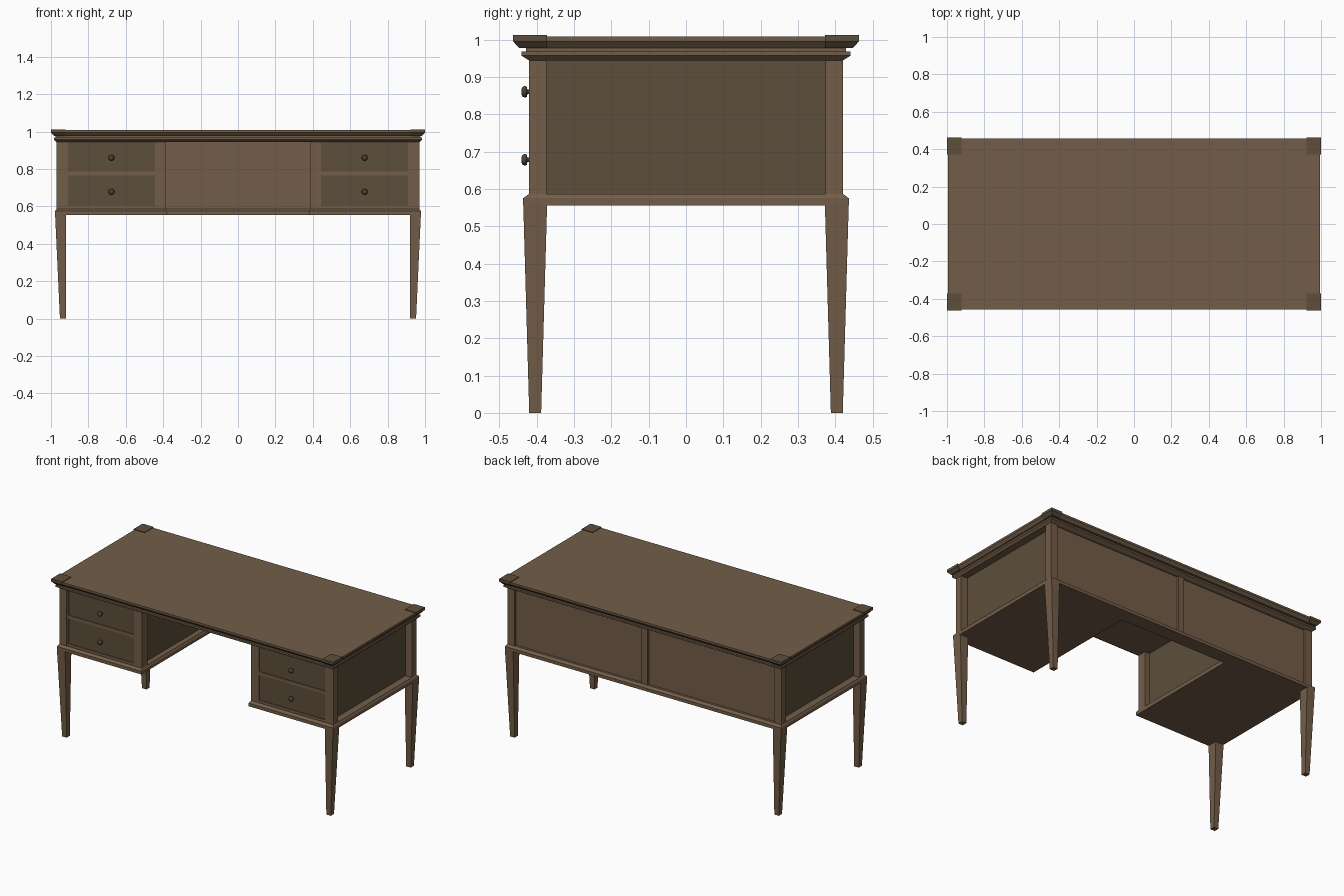
import bpy, bmesh, math

if "Cube" in bpy.data.objects:
    bpy.data.objects.remove(bpy.data.objects["Cube"])


def material(name, rgb):
    m = bpy.data.materials.new(name)
    m.diffuse_color = (*rgb, 1)
    m.use_nodes = True
    m.node_tree.nodes["Principled BSDF"].inputs["Base Color"].default_value = m.diffuse_color
    return m


WOOD = material("wood", (0.17, 0.11, 0.065))
DARK = material("dark_wood", (0.11, 0.077, 0.043))
METAL = material("knob_metal", (0.075, 0.055, 0.035))


def finish(name, bm, mat, mirror):
    bmesh.ops.recalc_face_normals(bm, faces=bm.faces)
    me = bpy.data.meshes.new(name)
    bm.to_mesh(me)
    bm.free()
    me.materials.append(mat)
    ob = bpy.data.objects.new(name, me)
    bpy.context.collection.objects.link(ob)
    if mirror:
        mod = ob.modifiers.new("mirror", 'MIRROR')
        mod.use_axis = ('X' in mirror, 'Y' in mirror, False)
        mod.use_mirror_merge = False
    return ob


def loft(name, rings, mat=WOOD, mirror=""):
    """Stack of rectangles (x0, x1, y0, y1, z) joined into a solid."""
    bm = bmesh.new()
    loops = [[bm.verts.new(p) for p in ((a, c, z), (b, c, z), (b, d, z), (a, d, z))]
             for a, b, c, d, z in rings]
    for lo, hi in zip(loops, loops[1:]):
        for i in range(4):
            j = (i + 1) % 4
            bm.faces.new((lo[i], lo[j], hi[j], hi[i]))
    bm.faces.new(loops[0][::-1])
    bm.faces.new(loops[-1])
    return finish(name, bm, mat, mirror)


def box(name, x0, x1, y0, y1, z0, z1, mat=WOOD, mirror=""):
    return loft(name, [(x0, x1, y0, y1, z0), (x0, x1, y0, y1, z1)], mat, mirror)


def centred(name, rings, mat=WOOD):
    return loft(name, [(-x, x, -y, y, z) for x, y, z in rings], mat)


# Top with its stepped cornice
centred("cornice", [(0.97, 0.42, 0.944), (0.984, 0.441, 0.957), (0.984, 0.441, 0.968)])
centred("cornice_neck", [(0.975, 0.428, 0.966), (0.975, 0.428, 0.98)])
centred("table_top", [(0.98, 0.442, 0.978), (0.995, 0.458, 0.995), (0.995, 0.458, 1.008)])
loft("top_corner_block", [(0.925, 0.984, 0.373, 0.447, 0.977),
                          (0.922, 1.0, 0.372, 0.463, 0.995),
                          (0.922, 1.0, 0.372, 0.463, 1.012)], DARK, "XY")

# Base moulding: two pedestal floors joined by a strip at the back
loft("pedestal_base", [(0.38, 0.978, -0.436, 0.436, 0.555),
                       (0.38, 0.978, -0.436, 0.436, 0.575),
                       (0.387, 0.97, -0.42, 0.42, 0.587)], WOOD, "X")
loft("back_base", [(-0.38, 0.38, 0.345, 0.436, 0.555),
                   (-0.38, 0.38, 0.345, 0.436, 0.575),
                   (-0.387, 0.387, 0.36, 0.42, 0.587)])

# Tapered legs
loft("leg", [(0.92, 0.952, 0.388, 0.42, 0), (0.92, 0.978, 0.372, 0.436, 0.56)], WOOD, "XY")

# Posts of the carcass
box("corner_post", 0.92, 0.97, 0.374, 0.42, 0.585, 0.946, WOOD, "XY")
box("inner_front_post", 0.387, 0.432, -0.42, -0.365, 0.585, 0.946, WOOD, "X")
box("back_centre_stile", -0.02, 0.02, 0.39, 0.42, 0.585, 0.946)

# Recessed panels
box("side_panel", 0.90, 0.925, -0.38, 0.38, 0.585, 0.946, DARK, "X")
box("kneehole_panel", 0.42, 0.44, -0.37, 0.37, 0.585, 0.946, DARK, "X")
box("back_panel", -0.925, 0.925, 0.36, 0.405, 0.58, 0.946)

# Drawer frame rails and stiles
for z0, z1 in ((0.585, 0.603), (0.766, 0.786), (0.942, 0.946)):
    box("drawer_rail", 0.43, 0.925, -0.418, -0.38, z0, z1, WOOD, "X")
box("drawer_stile_outer", 0.91, 0.925, -0.418, -0.38, 0.585, 0.946, WOOD, "X")
box("drawer_stile_inner", 0.43, 0.443, -0.418, -0.38, 0.585, 0.946, WOOD, "X")


# Turned knob: profile of (radius, distance out from the drawer)
def knob(name, x, z, y=-0.412):
    prof = [(0.009, 0), (0.006, 0.008), (0.006, 0.013), (0.013, 0.014),
            (0.016, 0.019), (0.013, 0.026), (0.006, 0.029)]
    n = 16
    bm = bmesh.new()
    loops = [[bm.verts.new((x + r * math.cos(2 * math.pi * i / n), y - d,
                            z + r * math.sin(2 * math.pi * i / n))) for i in range(n)]
             for r, d in prof]
    for lo, hi in zip(loops, loops[1:]):
        for i in range(n):
            bm.faces.new((lo[i], lo[(i + 1) % n], hi[(i + 1) % n], hi[i]))
    bm.faces.new(loops[0])
    bm.faces.new(loops[-1])
    for f in bm.faces:
        f.smooth = len(f.verts) == 4
    finish(name, bm, METAL, "X")


# Drawers with knobs
for label, z0, z1, kz in (("lower", 0.603, 0.766, 0.678), ("upper", 0.786, 0.942, 0.86)):
    box(label + "_drawer", 0.443, 0.91, -0.413, -0.38, z0, z1, DARK, "X")
    knob(label + "_knob", 0.677, kz)
